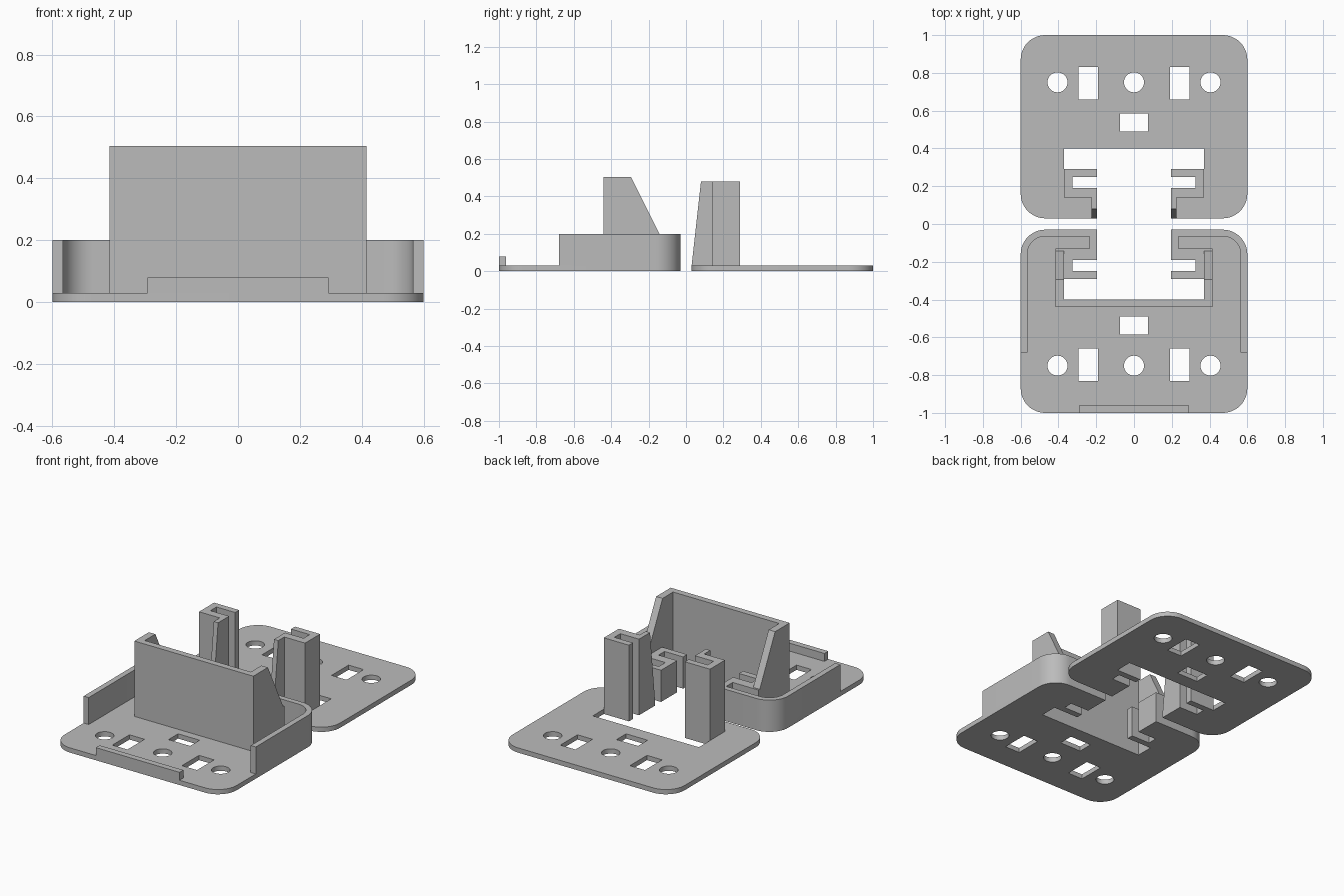
import bpy, bmesh
from math import sin, cos, pi, radians
from mathutils import Vector

cube = bpy.data.objects.get("Cube")
if cube:
    bpy.data.objects.remove(cube)

GREY = (0.5, 0.5, 0.5, 1.0)
mat = bpy.data.materials.new("plain grey")
mat.use_nodes = True
mat.diffuse_color = GREY
mat.node_tree.nodes["Principled BSDF"].inputs["Base Color"].default_value = GREY
parts = []

FLOOR, RIM, RADIUS, WALL = 0.03, 0.2, 0.13, 0.035


def arc(cx, cy, r, a0, a1, n=12):
    steps = [radians(a0 + (a1 - a0) * i / n) for i in range(n + 1)]
    return [(cx + r * cos(a), cy + r * sin(a)) for a in steps]


def rect(x0, y0, x1, y1):
    return [(x0, y0), (x1, y0), (x1, y1), (x0, y1)]


def flip(points, sx=1, sy=1):
    return [(x * sx, y * sy) for x, y in points]


def prism(name, outline, lo, hi, holes=(), along_x=False):
    """Extrude an outline with optional holes along z, or a (y, z) profile along x."""
    bm = bmesh.new()
    for loop in (outline, *holes):
        vs = [bm.verts.new((a, b, lo)) for a, b in loop]
        for i, v in enumerate(vs):
            bm.edges.new((vs[i - 1], v))
    bmesh.ops.triangle_fill(bm, edges=bm.edges[:], use_beauty=True, normal=(0, 0, 1))
    ext = bmesh.ops.extrude_face_region(bm, geom=bm.faces[:])
    top = [v for v in ext["geom"] if isinstance(v, bmesh.types.BMVert)]
    bmesh.ops.translate(bm, verts=top, vec=(0, 0, hi - lo))
    if along_x:
        for v in bm.verts:
            v.co = Vector((v.co.z, v.co.x, v.co.y))
    bmesh.ops.recalc_face_normals(bm, faces=bm.faces[:])
    me = bpy.data.meshes.new(name)
    bm.to_mesh(me)
    bm.free()
    me.materials.append(mat)
    ob = bpy.data.objects.new(name, me)
    bpy.context.collection.objects.link(ob)
    parts.append(ob)


# Slot cut into each bracket, listed from the inner edge outwards
slot = [(0.195, 0.19), (0.325, 0.19), (0.325, 0.25), (0.195, 0.25), (0.195, 0.29)]

# Base plates: rounded square with a notched opening, and mounting holes
half = (arc(0.47, 0.87, RADIUS, 90, 0) + arc(0.47, 0.16, RADIUS, 0, -90)
        + [(0.195, 0.03)] + slot + [(0.37, 0.29), (0.37, 0.40)])
plate = half + flip(half, sx=-1)[::-1]
holes = [arc(x, 0.75, 0.053, 0, 360, 32)[:-1] for x in (-0.405, 0, 0.405)]
holes += [rect(-0.295, 0.66, -0.19, 0.83), rect(0.19, 0.66, 0.295, 0.83),
          rect(-0.075, 0.49, 0.075, 0.585)]
for name, sy in (("back_plate", 1), ("front_plate", -1)):
    prism(name, flip(plate, sy=sy), 0, FLOOR, [flip(h, sy=sy) for h in holes])

# Low rim running round the corner into the slotted bracket
rim = ([(0.6, 0.68)] + arc(0.47, 0.16, RADIUS, 0, -90) + [(0.195, 0.03)] + slot
       + [(0.37, 0.29), (0.37, 0.13), (0.235, 0.13), (0.235, 0.03 + WALL)]
       + arc(0.47, 0.16, RADIUS - WALL, -90, 0) + [(0.6 - WALL, 0.68)])

# Tall slotted tower, sloped guide wall and sloped cheek profiles
tower = [(0.195, 0.14)] + slot + [(0.37, 0.29), (0.37, 0.14)]
guide = [(0.03, FLOOR), (0.14, FLOOR), (0.14, 0.48), (0.08, 0.48)]
cheek = [(-0.40, FLOOR), (-0.13, FLOOR), (-0.13, RIM), (-0.142, RIM),
         (-0.295, 0.505), (-0.40, 0.505)]
for side, s in (("left", 1), ("right", -1)):
    prism(side + "_rim", flip(rim, s, -1), FLOOR, RIM)
    prism(side + "_tower", flip(tower, s), FLOOR, 0.48)
    prism(side + "_guide", guide, s * 0.195, s * 0.225, along_x=True)
    prism(side + "_cheek", cheek, s * 0.37, s * 0.415, along_x=True)

# Tall front wall and the low lip at the plate edge
prism("front_wall", rect(-0.415, -0.44, 0.415, -0.40), FLOOR, 0.505)
prism("front_lip", rect(-0.292, -1.0, 0.292, -0.962), FLOOR, 0.08)

# Smooth round corners, crisp edges
bpy.ops.object.select_all(action="DESELECT")
for ob in parts:
    ob.select_set(True)
bpy.context.view_layer.objects.active = parts[0]
bpy.ops.object.shade_smooth_by_angle(angle=radians(30))
